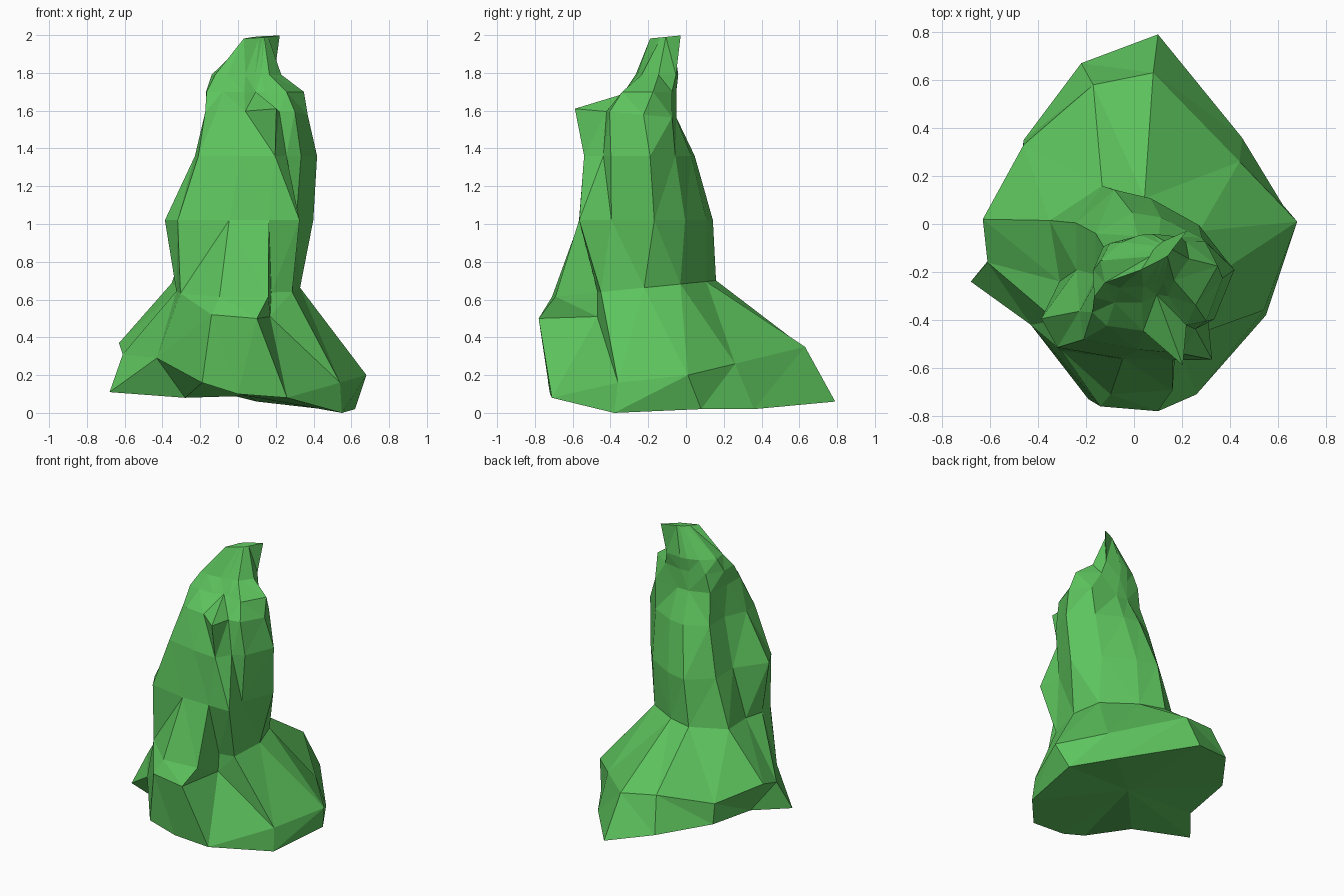
import bpy, bmesh, math

# Bearings of the twelve body facet lines, in degrees
ANGLES = [5, 39, 83, 108, 143, 178, 205, 222, 258, 290, 309, 325]

# Flared base: foot ring and shoulder ring
FOOT = [(.62, .08, .02), (.45, .36, .02), (.10, .79, .06), (-.22, .67, .14),
        (-.46, .35, .16), (-.50, -.02, .13), (-.68, -.24, .11), (-.28, -.36, .08),
        (-.19, -.73, .16), (.0, -.72, .10), (.26, -.71, .08), (.55, -.38, .0)]
SHOULDER = [(.68, .01, .20), (.44, .26, .26), (.08, .63, .35), (-.17, .58, .38),
            (-.46, .33, .30), (-.63, .02, .37), (-.61, -.16, .31), (-.43, -.42, .29),
            (-.14, -.76, .52), (.10, -.78, .50), (.17, -.47, .51), (.54, -.36, .16)]

# Body rings: centre x, centre y, height, slope in y, then a radius per bearing
BODY = [
    (.00, -.25, .66, .10, .33, .35, .36, .43, .44, .31, .36, .41, .47, .47, .28, .35),
    (.03, -.20, 1.02, .0, .37, .31, .31, .36, .34, .27, .46, .47, .37, .39, .47, .34),
    (.08, -.22, 1.36, .0, .34, .26, .25, .28, .30, .24, .34, .39, .31, .34, .28, .31),
    (.08, -.25, 1.58, -.09, .29, .28, .20, .21, .26, .24, .28, .26, .20, .36, .22, .27),
    (.06, -.20, 1.70, .0, .29, .20, .15, .15, .20, .23, .25, .19, .13, .10, .13, .24),
    (.06, -.16, 1.79, .0, .17, .17, .12, .12, .14, .20, .20, .16, .10, .09, .10, .13),
    (.12, -.11, 1.99, .10, .04, .13, .04, .03, .03, .04, .06, .12, .04, .03, .03, .03)]


def polar_ring(row):
    cx, cy, z, slope = row[:4]
    pts = []
    for a, r in zip(ANGLES, row[4:]):
        dx, dy = r * math.cos(math.radians(a)), r * math.sin(math.radians(a))
        pts.append((cx + dx, cy + dy, z + slope * dy))
    return pts


bm = bmesh.new()
rings = [[bm.verts.new(p) for p in ring]
         for ring in [FOOT, SHOULDER] + [polar_ring(r) for r in BODY]]
n = len(ANGLES)

# Skin between neighbouring rings with irregular triangles
for lo, hi in zip(rings, rings[1:]):
    for i in range(n):
        j = (i + 1) % n
        a, b, c, d = lo[i], lo[j], hi[j], hi[i]
        if (a.co - c.co).length < (b.co - d.co).length:
            tris = ((a, b, c), (a, c, d))
        else:
            tris = ((a, b, d), (b, c, d))
        for t in tris:
            bm.faces.new(t)

# Underside and tip
under = bm.verts.new((.05, .0, .09))
tip = bm.verts.new((.12, -.11, 1.99))
for i in range(n):
    j = (i + 1) % n
    bm.faces.new((rings[0][j], rings[0][i], under))
    bm.faces.new((rings[-1][i], rings[-1][j], tip))
bmesh.ops.recalc_face_normals(bm, faces=bm.faces)

mesh = bpy.data.meshes.new("faceted_mound")
bm.to_mesh(mesh)
bm.free()
mound = bpy.data.objects.new("faceted_mound", mesh)
bpy.context.collection.objects.link(mound)

# Green surface
green = bpy.data.materials.new("green")
green.diffuse_color = (.11, .55, .11, 1)
mesh.materials.append(green)
